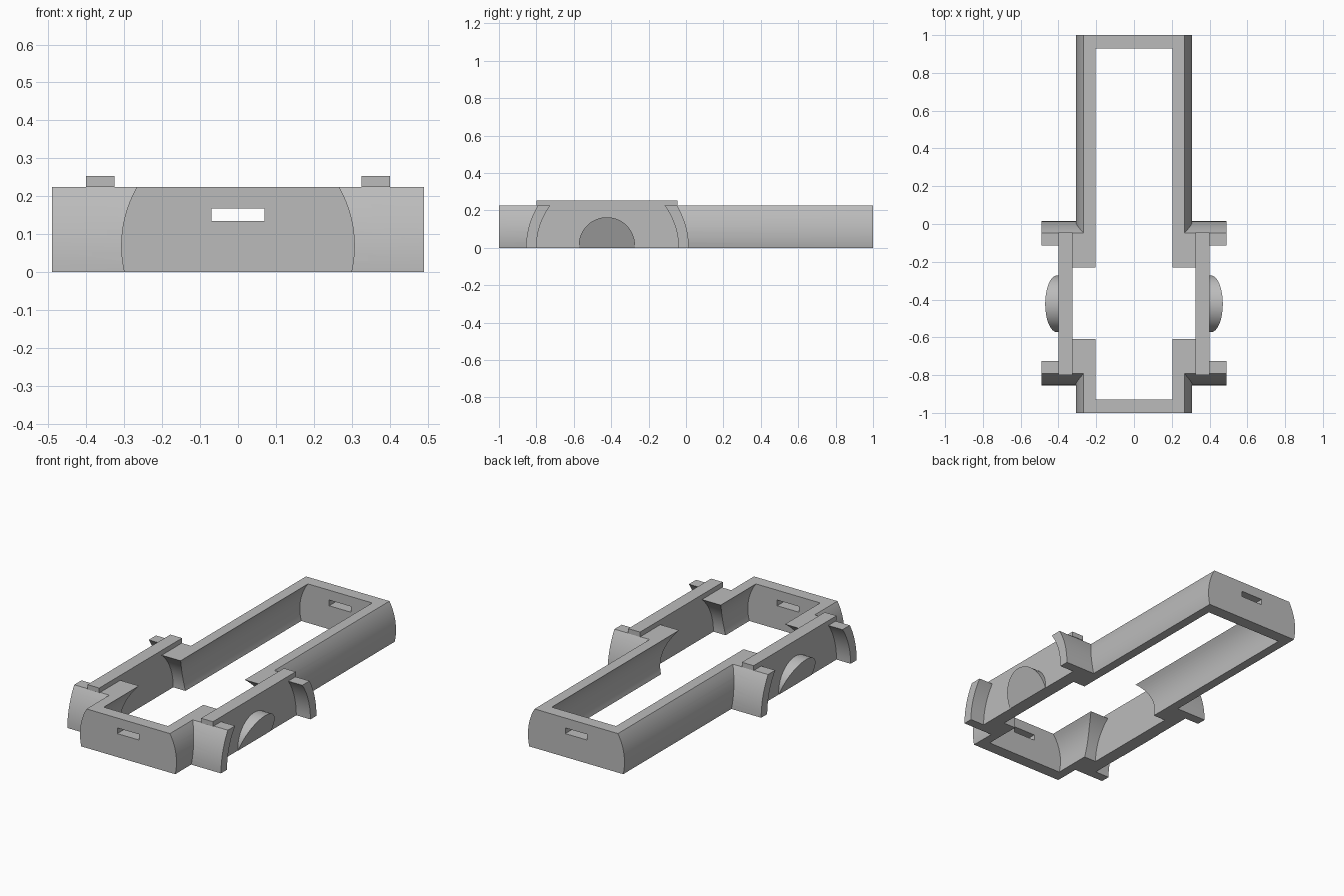
import bpy, bmesh, math
from mathutils import Matrix, Vector

old = bpy.data.objects.get("Cube")
if old:
    bpy.data.objects.remove(old, do_unlink=True)

HEIGHT = 0.225      # flat top of the frame
CROSS_Y = -0.42     # axis of the transverse arms

grey = bpy.data.materials.new("plain grey")
grey.use_nodes = True
grey.diffuse_color = (0.5, 0.5, 0.5, 1)
grey.node_tree.nodes["Principled BSDF"].inputs["Base Color"].default_value = (0.5, 0.5, 0.5, 1)


def to_object(name, bm):
    bmesh.ops.recalc_face_normals(bm, faces=bm.faces)
    mesh = bpy.data.meshes.new(name)
    bm.to_mesh(mesh)
    bm.free()
    mesh.materials.append(grey)
    obj = bpy.data.objects.new(name, mesh)
    bpy.context.collection.objects.link(obj)
    return obj


def box(name, low, high):
    low, high = Vector(low), Vector(high)
    bm = bmesh.new()
    bmesh.ops.create_cube(bm, size=1)
    bmesh.ops.scale(bm, vec=high - low, verts=bm.verts)
    bmesh.ops.translate(bm, vec=(low + high) / 2, verts=bm.verts)
    return to_object(name, bm)


def cylinder_mesh(axis, radius, length, centre):
    bm = bmesh.new()
    turn = Matrix.Rotation(math.pi / 2, 4, "X" if axis == "Y" else "Y")
    bmesh.ops.create_cone(bm, cap_ends=True, segments=96, radius1=radius, radius2=radius,
                          depth=length, matrix=Matrix.Translation(centre) @ turn)
    return bm


def cylinder(name, *args):
    return to_object(name, cylinder_mesh(*args))


# Solid body: long barrel crossed by a wide transverse barrel
frame = cylinder("frame", "Y", 0.308, 2.0, (0, 0, 0.07))
cross = (0, CROSS_Y, 0)
steps = [("UNION", cylinder("cross_barrel", "X", 0.435, 0.98, cross))]

# Hollows of both barrels and of the outer wings
steps.append(("DIFFERENCE", cylinder("long_hollow", "Y", 0.257, 1.86, (0, 0, 0.07))))
steps.append(("DIFFERENCE", cylinder("cross_hollow", "X", 0.294, 0.65, cross)))
for side in (-1, 1):
    steps.append(("DIFFERENCE", cylinder("wing_hollow", "X", 0.38, 0.3, (side * 0.55, CROSS_Y, 0))))

# Slots through the end walls
for end in (-1, 1):
    steps.append(("DIFFERENCE", box("slot", (-0.07, end - 0.15, 0.135), (0.07, end + 0.15, 0.168))))

# Trim to a flat slab
steps.append(("INTERSECT", box("slab", (-2, -2, 0), (2, 2, HEIGHT))))

for operation, tool in steps:
    mod = frame.modifiers.new(tool.name, "BOOLEAN")
    mod.operation = operation
    mod.solver = "EXACT"
    mod.object = tool
    tool.hide_render = True

bpy.context.view_layer.update()
graph = bpy.context.evaluated_depsgraph_get()
result = bpy.data.meshes.new_from_object(frame.evaluated_get(graph))
frame.modifiers.clear()
frame.data = result
result.materials.clear()
result.materials.append(grey)
for _, tool in steps:
    bpy.data.objects.remove(tool, do_unlink=True)

parts = [frame]
for side, label in ((1, "left"), (-1, "right")):
    # Raised rail on top of each side plate
    x1, x2 = sorted((side * 0.325, side * 0.4))
    parts.append(box(label + "_rail", (x1, -0.8, HEIGHT), (x2, -0.045, 0.253)))

    # Round hood with a face sloping back to the plate at its foot
    bm = cylinder_mesh("X", 0.15, 0.4, (side * 0.5, CROSS_Y - 0.003, 0.013))
    cuts = [((side * 0.4, 0, 0), (-side, 0, 0)),
            ((0, 0, 0), (0, 0, -1)),
            ((side * 0.402, 0, 0), (side * 0.163, 0, -0.068))]
    for point, normal in cuts:
        bmesh.ops.bisect_plane(bm, geom=bm.verts[:] + bm.edges[:] + bm.faces[:],
                               plane_co=point, plane_no=normal, clear_outer=True)
        rim = [e for e in bm.edges if e.is_boundary]
        bmesh.ops.holes_fill(bm, edges=rim, sides=0)
    parts.append(to_object(label + "_hood", bm))

# Smooth the curved walls, keep the edges crisp
bpy.ops.object.select_all(action="DESELECT")
for part in parts:
    part.select_set(True)
bpy.context.view_layer.objects.active = frame
bpy.ops.object.shade_smooth_by_angle(angle=math.radians(25))
